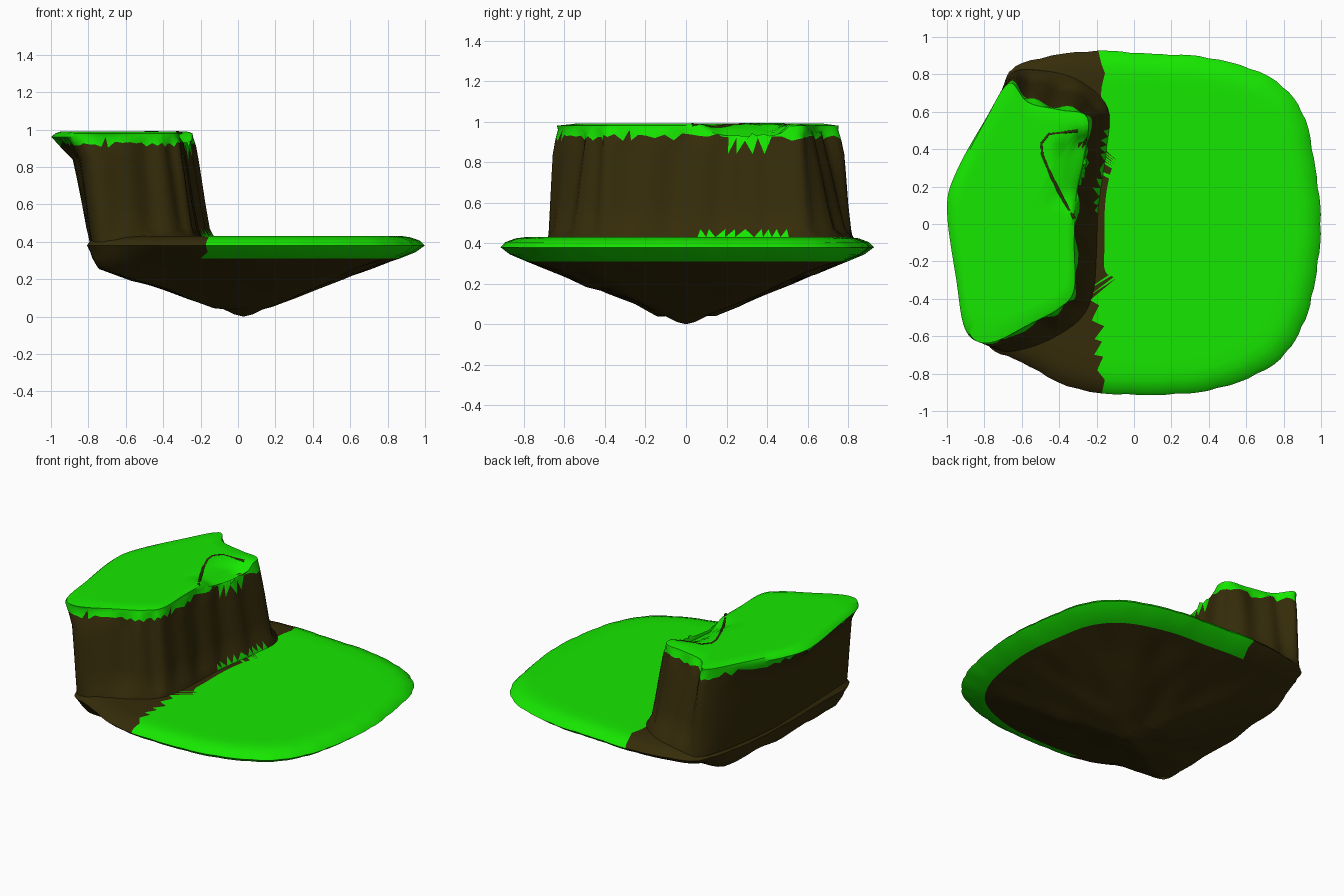
import bpy, bmesh, math, random
from mathutils import Vector, noise

if "Cube" in bpy.data.objects:
    bpy.data.objects.remove(bpy.data.objects["Cube"])

random.seed(4)
SUB = 6


def material(name, rgb):
    m = bpy.data.materials.new(name)
    m.diffuse_color = (*rgb, 1)
    m.use_nodes = True
    m.node_tree.nodes["Principled BSDF"].inputs["Base Color"].default_value = m.diffuse_color
    return m


GRASS = material("grass", (0.008, 0.8, 0.0))
EARTH = material("earth", (0.036, 0.025, 0.003))


def smooth(a, b, x):
    t = min(1, max(0, (x - a) / (b - a)))
    return t * t * (3 - 2 * t)


def spline(pts):
    """Closed Catmull-Rom through points of any dimension."""
    out, n = [], len(pts)
    for i in range(n):
        a, b, c, d = (Vector(pts[(i + k) % n]) for k in (-1, 0, 1, 2))
        for j in range(SUB):
            t = j / SUB
            out.append(0.5 * (2 * b + (c - a) * t + (2 * a - 5 * b + 4 * c - d) * t * t
                              + (3 * b - a - 3 * c + d) * t ** 3))
    return out


def inside(x, y, poly):
    """Point-in-polygon test by crossing count."""
    hit = False
    for a, b in zip(poly, poly[1:] + poly[:1]):
        if (a[1] > y) != (b[1] > y) and x < (b[0] - a[0]) * (y - a[1]) / (b[1] - a[1]) + a[0]:
            hit = not hit
    return hit


def loft(name, rings, first, last, is_grass, hidden=None):
    """Skin a stack of equal rings, closing an end with a fan where a tip is given."""
    bm = bmesh.new()
    rows = [[bm.verts.new(p) for p in r] for r in rings]
    n = len(rows[0])
    for a, b in zip(rows, rows[1:]):
        for i in range(n):
            bm.faces.new((a[i], a[(i + 1) % n], b[(i + 1) % n], b[i]))
    for row, tip in ((rows[0], first), (rows[-1], last)):
        if tip:
            v = bm.verts.new(tip)
            for i in range(n):
                bm.faces.new((row[i], row[(i + 1) % n], v))
    bmesh.ops.triangulate(bm, faces=bm.faces[:])
    bmesh.ops.recalc_face_normals(bm, faces=bm.faces[:])
    if hidden:
        gone = [f for f in bm.faces if all(hidden(v.co) for v in f.verts)]
        bmesh.ops.delete(bm, geom=gone, context='FACES')
    for f in bm.faces:
        f.material_index = 0 if is_grass(f.calc_center_median()) else 1
    me = bpy.data.meshes.new(name)
    bm.to_mesh(me)
    bm.free()
    ob = bpy.data.objects.new(name, me)
    bpy.context.collection.objects.link(ob)
    me.materials.append(GRASS)
    me.materials.append(EARTH)
    bpy.ops.object.select_all(action='DESELECT')
    ob.select_set(True)
    bpy.context.view_layer.objects.active = ob
    bpy.ops.object.shade_smooth_by_angle(angle=math.radians(50))


# Raised cliff outline: (top x, top y, foot x, foot y)
pairs = spline([(-1, .08, -.80, .08), (-.95, .28, -.79, .3), (-.8, .55, -.74, .6),
                (-.67, .75, -.66, .80), (-.57, .65, -.5, .82), (-.4, .61, -.3, .77),
                (-.25, .57, -.14, .62), (-.27, .35, -.15, .38), (-.31, .15, -.19, .1),
                (-.32, -.1, -.2, -.15), (-.32, -.35, -.22, -.37), (-.4, -.45, -.3, -.52),
                (-.55, -.53, -.5, -.64), (-.78, -.63, -.7, -.68), (-.9, -.57, -.78, -.6),
                (-.95, -.3, -.79, -.3)])
foot = [(p[2], p[3]) for p in pairs]

# Lower island: flat grass top, rounded rim, rough cone of earth below
outline = spline([(1, 0), (.97, .3), (.9, .6), (.72, .79), (.4, .89), (.1, .91), (-.25, .925),
                  (-.6, .86), (-.7, .74), (-.77, .45), (-.8, .1), (-.8, -.3), (-.79, -.63),
                  (-.6, -.74), (-.3, -.885), (.1, -.915), (.45, -.88), (.75, -.75),
                  (.9, -.55), (.97, -.3)])
# height, scale on the right, scale on the cliff side
profile = [(.012, .05, .06), (.04, .11, .13), (.05, .16, .20), (.10, .28, .36),
           (.15, .42, .52), (.20, .55, .72), (.26, .71, .93), (.31, .86, .965),
           (.345, .95, .98), (.38, 1, 1), (.405, .975, .98), (.424, .92, .94)]
rings = []
for z, sr, sl in profile:
    ring = []
    for i, p in enumerate(outline):
        k = smooth(.2, .65, -p.x) * (1 - .7 * smooth(.6, .85, abs(p.y)))
        s = sr + (sl - sr) * k
        if .34 < z < .43 and i % 4 == 0:
            s *= .995
        bump = .022 * noise.noise((p.x * s * 5, p.y * s * 5, 3)) if .04 < z < .29 else 0
        ring.append((.03 + (p.x - .03) * s, p.y * s, z + bump))
    rings.append(ring)
for s in (.87, .79, .71, .63, .55, .4, .2):
    c = .03 + .4 * (1 - s)
    rings.append([(c + (p.x - c) * s, p.y * s, .43) for p in outline])
loft("lower_island", rings, (.03, 0, 0), (.43, 0, .43),
     lambda c: c.z > .31 and c.x > -.18 + random.uniform(-.015, .015),
     lambda v: v.z > .42 and inside(v.x, v.y, foot))

# Raised cliff: height, blend to top outline on the inner side and on the outer side
steps = [(.40, -.02, -.03), (.43, 0, 0), (.47, .25, .05), (.6, .45, .17), (.75, .65, .32),
         (.84, .78, .42), (.925, .9, .75), (.96, .97, 1), (.98, 1.0, .88)]
centre = Vector((-.6, .02))


def slump(x, y):
    """Worn dip at the inner lip of the plateau."""
    return .075 * smooth(-.45, -.27, x) * smooth(.05, .2, y) * (1 - smooth(.42, .52, y))


rings = []
for z, tin, tout in steps:
    ring = []
    for i, p in enumerate(pairs):
        k = smooth(.5, .85, -p[0])
        t = tin + (tout - tin) * k
        q = Vector((p[2] + (p[0] - p[2]) * t, p[3] + (p[1] - p[3]) * t))
        if .45 < z < .95:
            q += (q - centre).normalized() * .014 * math.sin(i * 1.05) * (1 - k)
        dz = random.uniform(-.022, .018) if z == .925 else 0
        if z > .95:
            dz -= slump(q.x, q.y) * (.4 if z < .97 else 1)
        ring.append((q.x, q.y, z + dz))
    rings.append(ring)
for s in (.93, .85, .7, .5, .25):
    ring = []
    for p in pairs:
        edge = 1 - .07 * smooth(.5, .85, -p[0])
        x, y = centre + (Vector((p[0], p[1])) - centre) * s * edge
        ring.append((x, y, .99 - slump(x, y)))
    rings.append(ring)


def cliff_grass(c):
    lip = c.z > .87 and c.x > -.42 and .2 < c.y < .42
    tuft = c.z < .45 and c.x > -.3 and .05 < c.y < .5
    return c.z > .925 or lip or tuft


loft("raised_cliff", rings, None, (*centre, .99), cliff_grass)

# Thin crack of bare earth around the worn lip
cu = bpy.data.curves.new("earth_crack", 'CURVE')
cu.dimensions = '3D'
cu.bevel_depth = .009
cu.bevel_resolution = 1
path = [(-.32, .03), (-.38, .13), (-.44, .25), (-.49, .37), (-.495, .43), (-.455, .48),
        (-.38, .49), (-.3, .5)]
sp = cu.splines.new('POLY')
sp.points.add(len(path) - 1)
for pt, (x, y) in zip(sp.points, path):
    pt.co = (x, y, .985 - slump(x, y), 1)
cu.materials.append(EARTH)
bpy.context.collection.objects.link(bpy.data.objects.new("earth_crack", cu))
